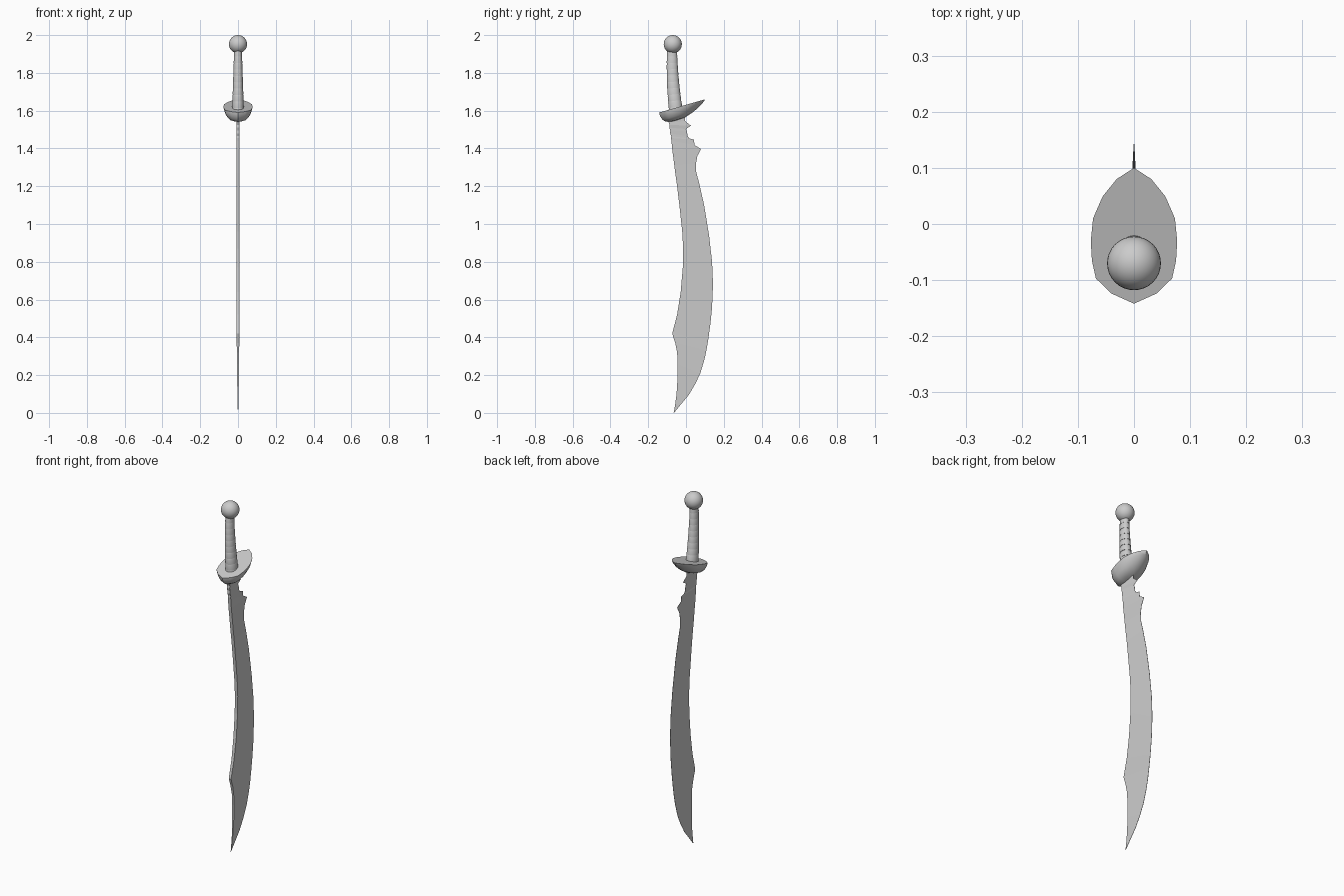
import bpy, bmesh, math


def make(name, verts, faces, smooth=None):
    me = bpy.data.meshes.new(name)
    me.from_pydata(verts, [], faces)
    bm = bmesh.new()
    bm.from_mesh(me)
    bmesh.ops.recalc_face_normals(bm, faces=bm.faces)
    bm.to_mesh(me)
    bm.free()
    ob = bpy.data.objects.new(name, me)
    bpy.context.collection.objects.link(ob)
    if smooth:
        bpy.context.view_layer.objects.active = ob
        ob.select_set(True)
        bpy.ops.object.shade_smooth_by_angle(angle=math.radians(smooth))
        ob.select_set(False)
    return ob


def loft(name, rings, smooth=None):
    """Join equal-sized closed rings with quads and cap both ends."""
    n = len(rings[0])
    verts = [p for r in rings for p in r]
    faces = [(i*n + j, i*n + (j+1) % n, (i+1)*n + (j+1) % n, (i+1)*n + j)
             for i in range(len(rings) - 1) for j in range(n)]
    faces += [tuple(range(n)), tuple(range(len(verts) - n, len(verts)))]
    return make(name, verts, faces, smooth)


# Blade: spine y, spine z, edge y, edge z, half thickness of spine
stations = [
    (-.093, 1.59, -.005, 1.59, .009), (-.093, 1.54, -.005, 1.545, .009),
    (-.086, 1.525, .026, 1.52, .009), (-.088, 1.51, .000, 1.503, .009),
    (-.083, 1.495, .005, 1.49, .009), (-.084, 1.48, .009, 1.465, .009),
    (-.078, 1.465, .017, 1.453, .009), (-.079, 1.455, .042, 1.447, .009),
    (-.077, 1.44, .045, 1.418, .009), (-.073, 1.395, .080, 1.397, .009),
    (-.067, 1.35, .060, 1.36, .009), (-.062, 1.31, .053, 1.32, .009),
    (-.057, 1.27, .054, 1.275, .009), (-.047, 1.20, .070, 1.215, .009),
    (-.034, 1.09, .096, 1.10, .009), (-.020, .96, .122, .94, .009),
    (-.015, .87, .138, .80, .009), (-.017, .77, .143, .68, .009),
    (-.028, .64, .138, .56, .009), (-.047, .52, .129, .47, .008),
    (-.073, .42, .118, .39, .007), (-.057, .37, .108, .33, .007),
    (-.047, .32, .097, .28, .006), (-.044, .26, .076, .21, .006),
    (-.045, .18, .050, .155, .005), (-.050, .10, .015, .095, .003),
    (-.058, .04, -.035, .035, .002), (-.065, 0, -.062, .002, .0008),
]
loft("blade", [[(-t, a, za), (t, a, za), (.0006, b, zb), (-.0006, b, zb)]
               for a, za, b, zb, t in stations])

# Guard: leaf-shaped tilted rim with a bowl beneath
half = [(0, -.142), (.04, -.124), (.068, -.097), (.075, -.065), (.077, -.03),
        (.073, .01), (.056, .049), (.031, .08), (0, .10)]
rim = half + [(-x, y) for x, y in half[-2:0:-1]]
CY = -.06
rings = []
for s, d in [(1, 0), (.98, .01), (.92, .024), (.78, .044), (.58, .058), (.35, .065), (.12, .067)]:
    ring = []
    for x, y in rim:
        yy = CY + (y - CY)*s
        depth = d*(1 - max(0, yy)*3.5)
        ring.append((x*s, yy, 1.631 + .288*yy - depth))
    rings.append(ring)
loft("guard", rings, 35)

# Grip: slightly bowed, tapering, with stepped wrap bands
N, BANDS = 20, 10
rings = []
for k in range(BANDS):
    for f, bulge in ((0, 1.03), (.85, 1.02), (1.0, .97)):
        u = (k + f*.999)/BANDS
        z = 1.585 + .335*u
        cy = -.052 - .045*u + .023*u*u
        rx, ry = (.031 - .011*u)*bulge, (.036 - .010*u)*bulge
        rings.append([(rx*math.cos(a), cy + ry*math.sin(a), z + .15*ry*math.sin(a)*(1 - u))
                      for a in (2*math.pi*i/N for i in range(N))])
loft("grip", rings, 30)

# Pommel
bpy.ops.mesh.primitive_uv_sphere_add(segments=32, ring_count=16, radius=.048, location=(0, -.07, 1.952))
bpy.context.object.name = "pommel"
bpy.ops.object.shade_smooth_by_angle(angle=math.radians(40))
